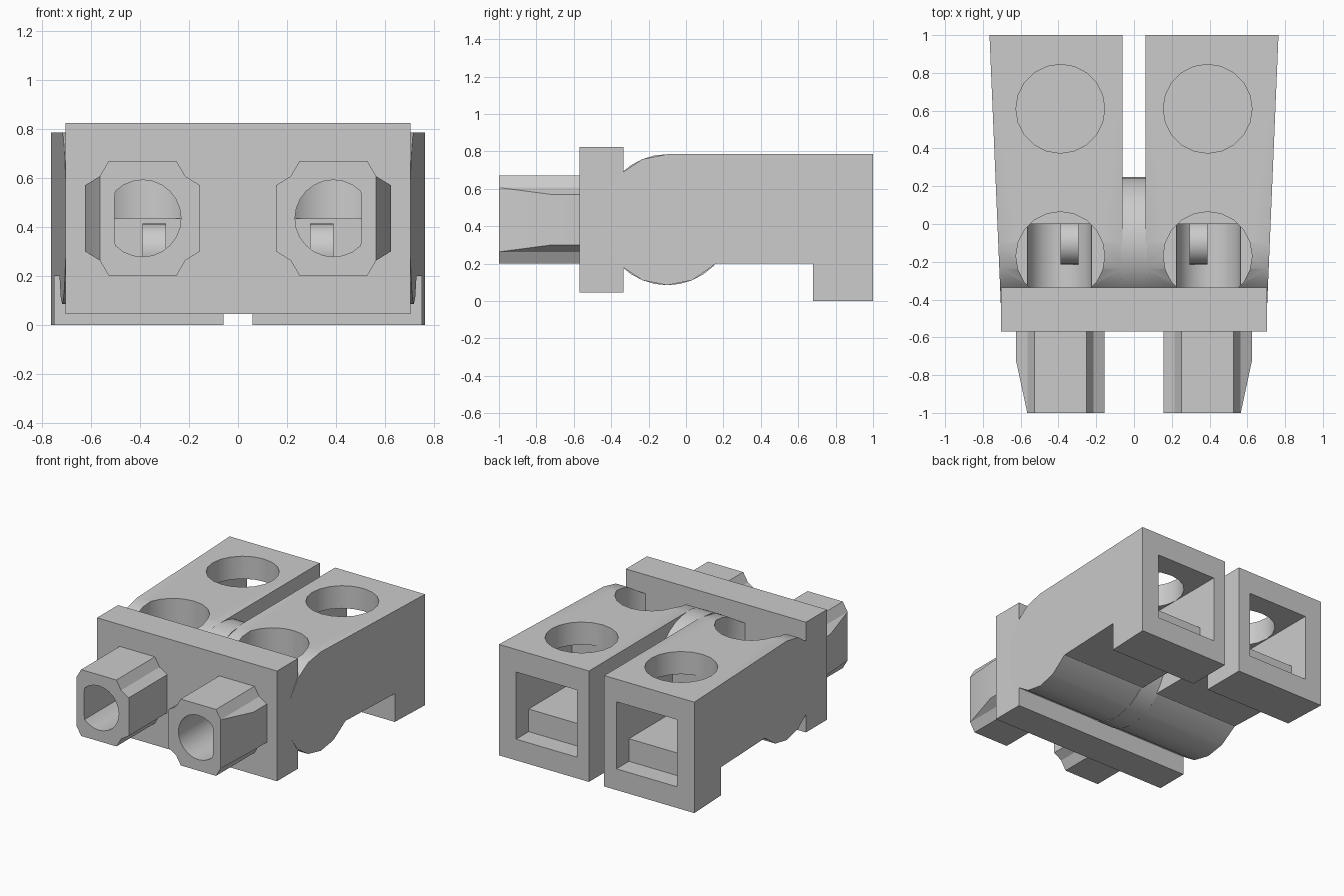
import bpy, bmesh, math
from mathutils import Vector

cube = bpy.data.objects.get("Cube")
if cube:
    bpy.data.objects.remove(cube, do_unlink=True)

grey = bpy.data.materials.new("plain_grey")
COLOR = (0.6, 0.6, 0.6, 1)
grey.use_nodes = True
grey.diffuse_color = COLOR
grey.node_tree.nodes["Principled BSDF"].inputs["Base Color"].default_value = COLOR


def prism(name, points, start, end, axis):
    """Extrude a 2D profile along an axis; profiles are (y,z), (x,z) or (x,y)."""
    place = {"x": lambda a, b: (start, a, b),
             "y": lambda a, b: (a, start, b),
             "z": lambda a, b: (a, b, start)}[axis]
    bm = bmesh.new()
    face = bm.faces.new([bm.verts.new(place(*p)) for p in points])
    new = bmesh.ops.extrude_face_region(bm, geom=[face])["geom"]
    move = Vector([(end - start) * (axis == k) for k in "xyz"])
    bmesh.ops.translate(bm, vec=move, verts=[g for g in new if isinstance(g, bmesh.types.BMVert)])
    bmesh.ops.recalc_face_normals(bm, faces=bm.faces)
    mesh = bpy.data.meshes.new(name)
    bm.to_mesh(mesh)
    bm.free()
    mesh.materials.append(grey)
    obj = bpy.data.objects.new(name, mesh)
    bpy.context.collection.objects.link(obj)
    return obj


def circle(a, b, r, n, first=0, last=None):
    last = n - 1 if last is None else last
    return [(a + r * math.cos(math.tau * i / n), b + r * math.sin(math.tau * i / n))
            for i in range(first, last + 1)]


def rect(a0, b0, a1, b1):
    return [(a0, b0), (a1, b0), (a1, b1), (a0, b1)]


def cut(obj, cutters):
    for c in cutters:
        c.hide_render = True
        mod = obj.modifiers.new("cut", "BOOLEAN")
        mod.operation, mod.solver, mod.object = "DIFFERENCE", "EXACT", c
    graph = bpy.context.evaluated_depsgraph_get()
    mesh = bpy.data.meshes.new_from_object(obj.evaluated_get(graph))
    obj.modifiers.clear()
    obj.data = mesh


def smooth(obj, degrees=30):
    bpy.ops.object.select_all(action="DESELECT")
    obj.select_set(True)
    bpy.context.view_layer.objects.active = obj
    bpy.ops.object.shade_smooth_by_angle(angle=math.radians(degrees))


CX, CZ = 0.39, 0.435       # channel centre
PIVOT, R = -0.1, 0.35      # barrel centre and radius

# Flange plate across the front
flange = prism("flange_plate", rect(-0.705, 0.045, 0.705, 0.825), -0.57, -0.335, "y")

# Barrel joining the two housings
barrel = prism("centre_barrel", circle(PIVOT, CZ, R, 32), -0.07, 0.07, "x")
smooth(barrel)

# Side profile of a housing: rounded nose, raised belly, rear foot
side = circle(PIVOT, CZ, R, 16, 4, 13) + [
    (0.16, 0.2), (0.68, 0.2), (0.68, 0), (1, 0), (1, 0.785)]
cavity = [(1.1, 0.15), (0.86, 0.15), (0.86, 0.31), (0.375, 0.31), (0.375, 0.625), (1.1, 0.625)]

# Quarter of the spout section, reflected into a notched octagon
corner = [(0.235, 0.135), (0.175, 0.172), (0.138, 0.235)]
section = []
for sx, sz, pts in ((1, 1, corner), (-1, 1, corner[::-1]), (-1, -1, corner), (1, -1, corner[::-1])):
    section += [(CX + sx * x, CZ + sz * z) for x, z in pts]

all_cutters = []
bores = []
for s, label in ((1, "left"), (-1, "right")):
    def flip(points):
        return [(s * a, b) for a, b in points]

    # Cutters: wire bore, rear window with shelf, two round top holes
    bore = prism("bore_cutter", flip([(min(x, 0.505), z) for x, z in circle(CX, CZ, 0.157, 24)]),
                 -1.1, -0.33, "y")
    seat = prism("seat_cutter", flip(circle(CX + 0.005, CZ, 0.17, 24)), -0.34, 0, "y")
    window = prism("window_cutter", cavity, s * 0.155, s * 0.63, "x")
    rear_hole = prism("rear_hole_cutter", flip(circle(CX, 0.61, 0.235, 20)), 0.31, 0.9, "z")
    front_hole = prism("front_hole_cutter", flip(circle(CX, -0.17, 0.235, 20)), CZ, 0.9, "z")
    cutters = [bore, seat, window, rear_hole, front_hole]
    all_cutters += cutters
    bores.append(bore)

    # Housing, tapering toward the nose
    housing = prism(label + "_housing", side, s * 0.06, s * 0.765, "x")
    for v in housing.data.vertices:
        if abs(v.co.x) > 0.5:
            v.co.x = s * (0.765 - 0.042 * (1 - v.co.y))
    cut(housing, cutters)
    smooth(housing)

    # Spout with its outer side tapered at the tip
    spout = prism(label + "_spout", flip(section), -1, -0.56, "y")
    taper = prism("taper_cutter", flip([(0.565, -1), (0.55, -1.1), (0.8, -1.1), (0.8, -0.72), (0.625, -0.72)]),
                  0, 1, "z")
    cut(spout, [taper, bore])
    all_cutters.append(taper)
    smooth(spout, 25)

    # Curved contact inside the front hole
    tab = prism(label + "_contact_tab", circle(PIVOT, 0.3, 0.115, 24), s * 0.295, s * 0.39, "x")
    smooth(tab)

cut(flange, bores)
smooth(flange)
for c in all_cutters:
    bpy.data.objects.remove(c, do_unlink=True)
